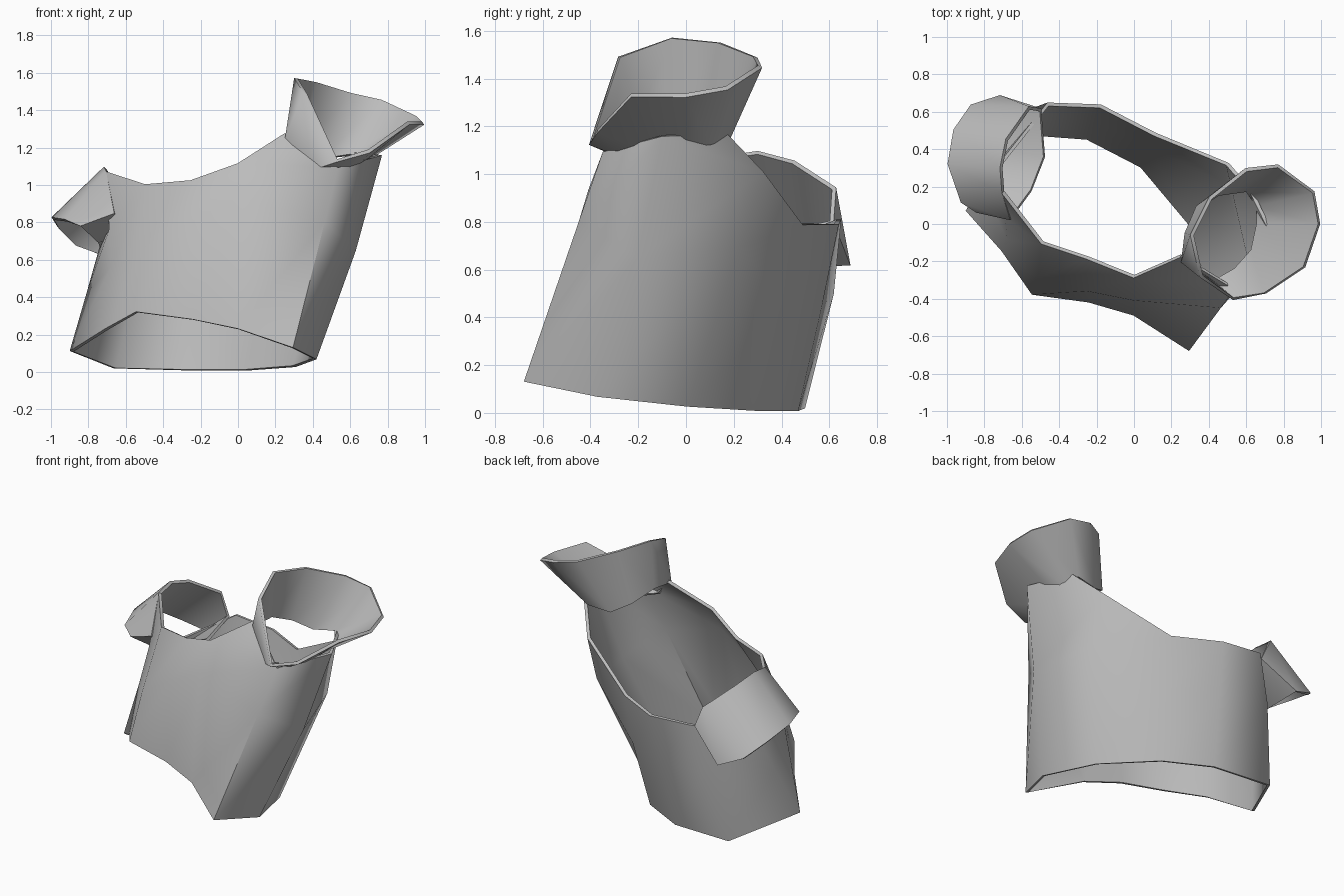
import bpy
import bmesh

cube = bpy.data.objects.get("Cube")
if cube:
    bpy.data.objects.remove(cube, do_unlink=True)

GREY = (0.5, 0.5, 0.5, 1.0)
cloth = bpy.data.materials.new("grey_cloth")
cloth.use_nodes = True
cloth.diffuse_color = GREY
cloth.node_tree.nodes["Principled BSDF"].inputs["Base Color"].default_value = GREY


def loft(name, rings, gussets=()):
    """Thin cloth tube through rings; each gusset is a tip joined to one top edge."""
    bm = bmesh.new()
    loops = [[bm.verts.new(p) for p in ring] for ring in rings]
    count = len(loops[0])
    for low, high in zip(loops, loops[1:]):
        for i in range(count):
            j = (i + 1) % count
            bm.faces.new((low[i], low[j], high[j], high[i]))
    top = loops[-1]
    for i, tip in gussets:
        bm.faces.new((top[i], top[(i + 1) % count], bm.verts.new(tip)))
    bmesh.ops.recalc_face_normals(bm, faces=bm.faces)
    mesh = bpy.data.meshes.new(name)
    bm.to_mesh(mesh)
    bm.free()
    mesh.materials.append(cloth)
    obj = bpy.data.objects.new(name, mesh)
    bpy.context.collection.objects.link(obj)
    bpy.ops.object.select_all(action="DESELECT")
    obj.select_set(True)
    bpy.context.view_layer.objects.active = obj
    shell = obj.modifiers.new("thickness", "SOLIDIFY")
    shell.thickness = 0.02
    shell.offset = 0
    bpy.ops.object.modifier_apply(modifier=shell.name)
    bpy.ops.object.shade_smooth_by_angle(angle=1.3)
    return obj


# Body: hem, waist and top edge, running from the right side across the front
hem = [(-.89, .07, .11), (-.7, -.14, .23), (-.54, -.37, .32), (-.24, -.41, .28),
       (0, -.48, .23), (.29, -.67, .13), (.41, -.37, .07), (.3, 0, .03),
       (.04, .31, .01), (-.25, .46, .01), (-.66, .49, .02)]
waist = [(-.8, .2, .42), (-.67, -.08, .56), (-.51, -.28, .62), (-.25, -.35, .8),
         (0, -.4, .93), (.46, -.44, .8), (.62, -.2, .65), (.5, .22, .7),
         (.1, .41, .45), (-.21, .56, .45), (-.54, .61, .5)]
top_edge = [(-.73, .3, .67), (-.68, .04, .76), (-.49, -.1, 1), (-.25, -.18, 1.02),
            (0, -.28, 1.11), (.53, -.34, 1.09), (.76, -.1, 1.16), (.5, .32, 1.01),
            (.11, .48, .79), (-.18, .63, .79), (-.46, .64, .81)]
gussets = [(1, (-.7, .17, 1.07)), (4, (.25, -.17, 1.27)), (6, (.63, .17, 1.17))]
loft("vest_body", [hem, waist, top_edge], gussets)

# Left sleeve: raised, flared cuff whose root tucks into the body
left_root = [(.28, -.05, 1.26), (.34, .09, 1.2), (.45, .16, 1.14), (.6, .18, 1.16),
             (.66, .1, 1.13), (.66, 0, 1.12), (.63, -.14, 1.1), (.54, -.24, 1.07),
             (.42, -.31, 1.09), (.26, -.2, 1.25)]
left_cuff = [(.31, -.06, 1.57), (.41, .14, 1.55), (.6, .29, 1.49), (.77, .31, 1.45),
             (.96, .17, 1.36), (.99, 0, 1.33), (.91, -.23, 1.33), (.7, -.37, 1.18),
             (.53, -.4, 1.13), (.36, -.28, 1.49)]
loft("left_sleeve", [left_root, left_cuff])

# Right sleeve: short drooping cuff
right_root = [(-.7, .17, 1.07), (-.71, .3, 1.09), (-.68, .45, 1.05), (-.56, .62, .94),
              (-.5, .61, .8), (-.48, .36, .74), (-.55, .18, .74), (-.66, .03, .85)]
right_cuff = [(-.92, .12, .81), (-.99, .32, .82), (-.96, .5, .77), (-.87, .63, .68),
              (-.72, .68, .62), (-.72, .4, .62), (-.75, .18, .7), (-.84, .07, .78)]
loft("right_sleeve", [right_root, right_cuff])
